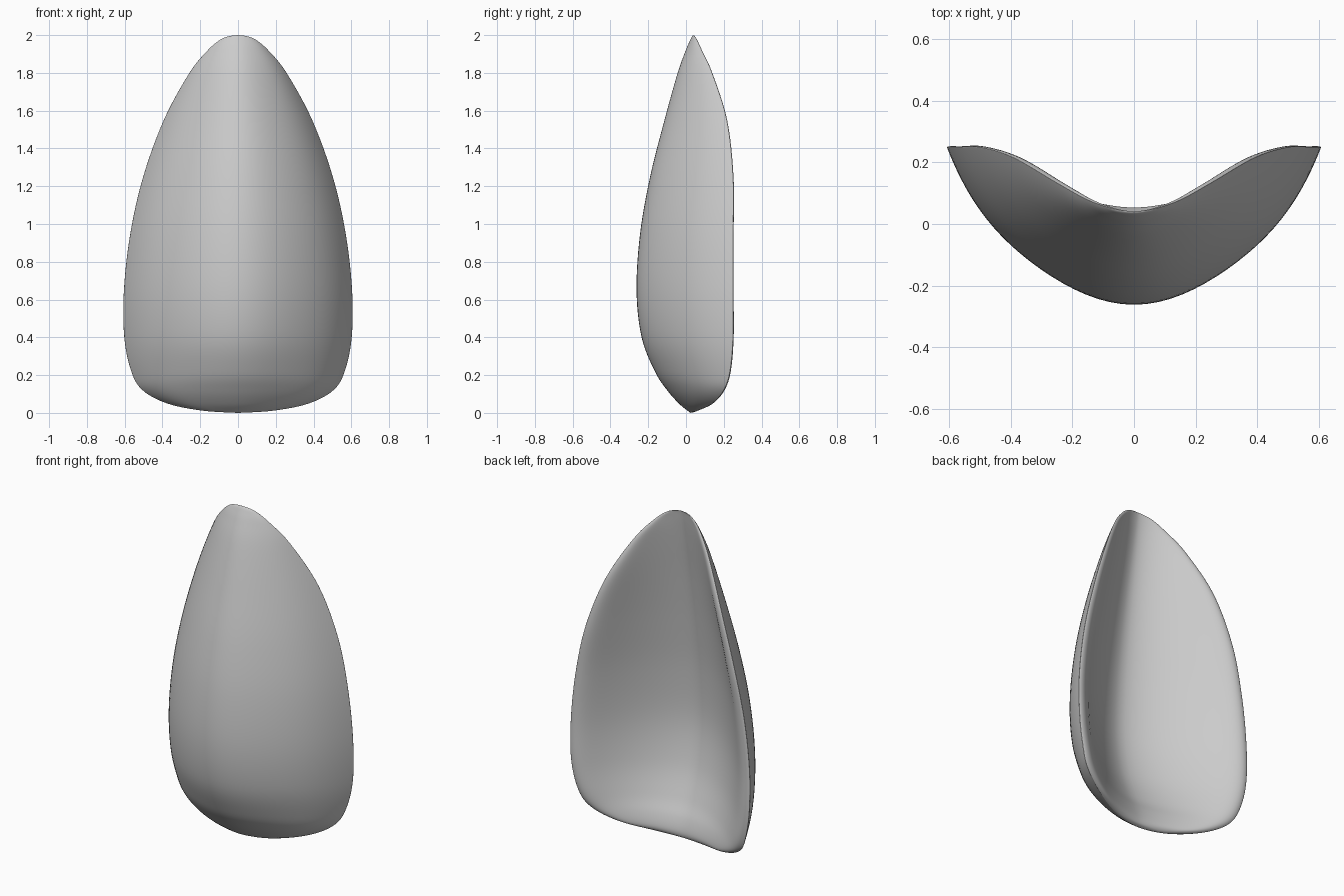
import bpy
import bmesh
import math

cube = bpy.data.objects.get("Cube")
if cube:
    bpy.data.objects.remove(cube, do_unlink=True)

# Stations from bottom to top: height, half width, front, rim and hollow depth
STATIONS = [
    (0, 0, .025, .025, .025),
    (.012, .19, .008, .065, .048),
    (.05, .375, -.038, .148, .052),
    (.12, .505, -.1, .212, .03),
    (.22, .565, -.165, .247, -.02),
    (.4, .602, -.235, .264, -.085),
    (.65, .604, -.262, .264, -.125),
    (.95, .57, -.243, .264, -.115),
    (1.25, .502, -.19, .262, -.08),
    (1.55, .393, -.114, .226, -.035),
    (1.8, .257, -.044, .144, .008),
    (1.92, .16, -.001, .087, .028),
    (1.975, .095, .023, .06, .036),
    (1.994, .048, .033, .047, .039),
    (2, 0, .04, .04, .04),
]
STEPS = 6       # rings between stations
HALF = 48       # segments across each face
LIP = .92       # where the hollow rounds over into the rim
ROUND = .025    # drop of the rounded outer corner


def spline(a, b, c, d, t):
    """Smooth value between b and c."""
    return b + t * (c - a + t * (2*a - 5*b + 4*c - d + t * (3*(b - c) + d - a))) / 2


def rings():
    last = len(STATIONS) - 1
    for i in range(last):
        quad = [STATIONS[min(max(i + k, 0), last)] for k in (-1, 0, 1, 2)]
        for s in range(STEPS):
            yield [spline(*vals, s / STEPS) for vals in zip(*quad)]
    yield STATIONS[last]


def bowl(q):
    """Hollow curve that levels off softly near the rim."""
    raw = (q / LIP) ** 1.7
    return raw / (1 + raw ** 10) ** .1


def section(z, width, front, rim, hollow):
    """Closed crescent: bulging front, then hollow back."""
    points = []
    drop = ROUND * width
    for k in range(2 * HALF):
        q = -math.cos(math.pi * k / HALF)      # -1 to 1 to -1
        if k > HALF:
            y = hollow + (rim - hollow) * bowl(abs(q)) / bowl(1) - drop * q**24
        else:
            y = front + (rim - drop - front) * (q**2 - .55 * q**4 * (1 - q**2))
        points.append((q * width, y, max(z, 0)))
    return points


# Curved shell lofted through the crescents
bm = bmesh.new()
loops = [[bm.verts.new(p) for p in section(*r)] for r in rings()]
for low, high in zip(loops, loops[1:]):
    for k in range(2 * HALF):
        n = (k + 1) % (2 * HALF)
        bm.faces.new((low[k], low[n], high[n], high[k]))
bmesh.ops.remove_doubles(bm, verts=bm.verts, dist=.0001)
bmesh.ops.recalc_face_normals(bm, faces=bm.faces)
mesh = bpy.data.meshes.new("curved_shell")
bm.to_mesh(mesh)
bm.free()

shell = bpy.data.objects.new("curved_shell", mesh)
bpy.context.collection.objects.link(shell)

# Plain grey finish
grey = bpy.data.materials.new("plain grey")
grey.use_nodes = True
colour = (.6, .6, .6, 1)
grey.diffuse_color = colour
grey.node_tree.nodes["Principled BSDF"].inputs["Base Color"].default_value = colour
mesh.materials.append(grey)

bpy.context.view_layer.objects.active = shell
shell.select_set(True)
bpy.ops.object.shade_smooth_by_angle(angle=math.radians(110))
